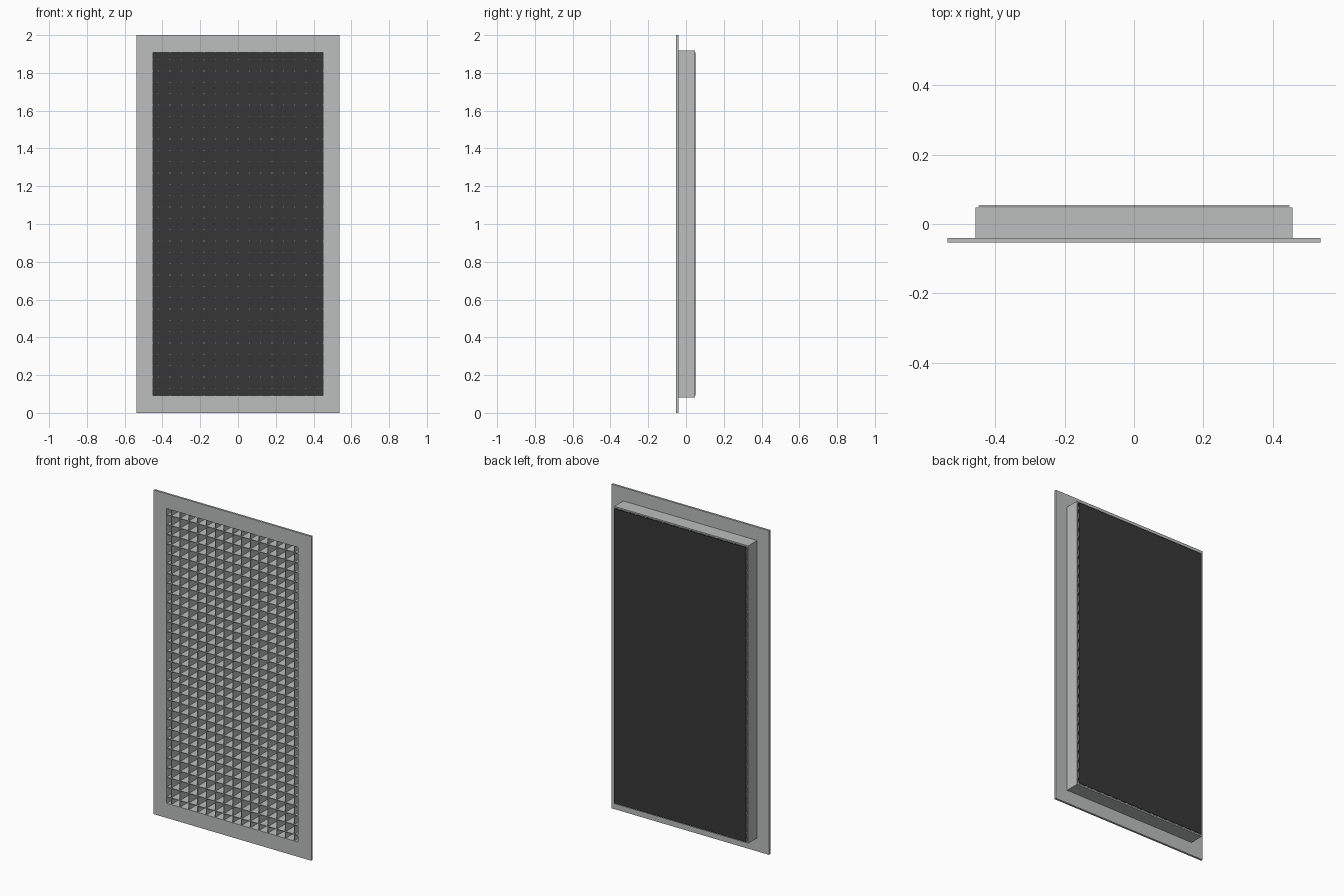
import bpy
import bmesh

cube = bpy.data.objects.get("Cube")
if cube:
    bpy.data.objects.remove(cube, do_unlink=True)


def material(name, rgb):
    mat = bpy.data.materials.new(name)
    mat.use_nodes = True
    mat.diffuse_color = (*rgb, 1)
    bsdf = next(n for n in mat.node_tree.nodes if n.type == 'BSDF_PRINCIPLED')
    bsdf.inputs["Base Color"].default_value = (*rgb, 1)
    return mat


def finish(name, bm, mat):
    bmesh.ops.recalc_face_normals(bm, faces=bm.faces)
    mesh = bpy.data.meshes.new(name)
    bm.to_mesh(mesh)
    bm.free()
    mesh.materials.append(mat)
    obj = bpy.data.objects.new(name, mesh)
    bpy.context.collection.objects.link(obj)
    return obj


def add_box(bm, center, size):
    verts = bmesh.ops.create_cube(bm, size=1)["verts"]
    bmesh.ops.scale(bm, vec=size, verts=verts)
    bmesh.ops.translate(bm, vec=center, verts=verts)


def ring(name, outer, inner, y0, y1, mat):
    """Rectangular tube along y; outer and inner are half sizes in x and z."""
    bm = bmesh.new()
    corners = ((-1, -1), (1, -1), (1, 1), (-1, 1))
    loops = [[bm.verts.new((sx * w, y, MID + sz * h)) for sx, sz in corners]
             for (w, h), y in ((outer, y0), (outer, y1), (inner, y1), (inner, y0))]
    for i in range(4):
        a, b = loops[i], loops[(i + 1) % 4]
        for j in range(4):
            k = (j + 1) % 4
            bm.faces.new((a[j], a[k], b[k], b[j]))
    return finish(name, bm, mat)


grey = material("light grey metal", (0.50, 0.52, 0.515))
black = material("black backing", (0.037, 0.037, 0.037))

MID = 1.0
OPENING = (0.449, 0.909)
PITCH, BAR = 0.06, 0.004
CORE_FRONT, CORE_BACK = -0.052, 0.045
core_y = (CORE_FRONT + CORE_BACK) / 2
core_depth = CORE_BACK - CORE_FRONT

# Front flange and the duct sleeve behind it
ring("front_flange", (0.538, 1.0), OPENING, -0.054, -0.041, grey)
ring("rear_sleeve", (0.457, 0.918), OPENING, -0.041, 0.047, grey)

# Egg-crate core: upright and level blades
bm = bmesh.new()
for i in range(-7, 8):
    add_box(bm, (i * PITCH, core_y, MID), (BAR, core_depth, 2 * OPENING[1]))
finish("upright_blades", bm, grey)

bm = bmesh.new()
for i in range(30):
    add_box(bm, (0, core_y, MID + (i - 14.5) * PITCH), (2 * OPENING[0], core_depth, BAR))
finish("level_blades", bm, grey)

# Thin dark sheet closing the back
bm = bmesh.new()
add_box(bm, (0, 0.0525, MID), (2 * OPENING[0], 0.003, 2 * OPENING[1]))
finish("back_panel", bm, black)
